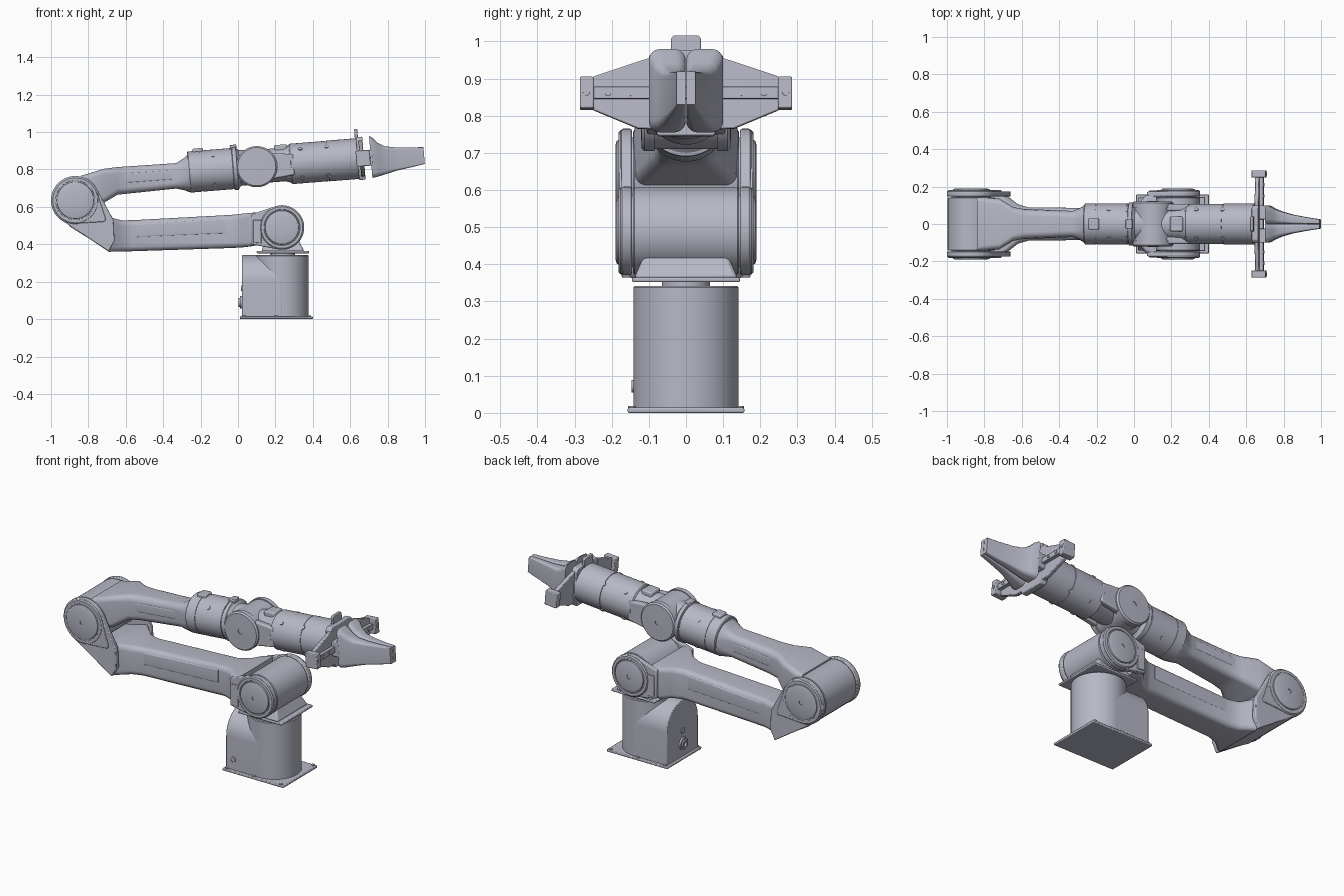
import bpy, bmesh, math
from mathutils import Matrix, Vector

cube = bpy.data.objects.get("Cube")
if cube:
    bpy.data.objects.remove(cube, do_unlink=True)

mat = bpy.data.materials.new("cool_grey")
mat.use_nodes = True
COLOUR = (0.47, 0.48, 0.56, 1)
mat.diffuse_color = COLOUR
mat.node_tree.nodes["Principled BSDF"].inputs["Base Color"].default_value = COLOUR

WORLD = Matrix.Identity(4)
# Forearm frame: local x runs along the raised forearm, origin at the wrist
ARM = Matrix.Translation((0.1, 0, 0.815)) @ Matrix.Rotation(-math.atan(0.08), 4, 'Y')


def finish(name, bm, frame=WORLD, bevel=0.0):
    bmesh.ops.recalc_face_normals(bm, faces=bm.faces[:])
    me = bpy.data.meshes.new(name)
    bm.to_mesh(me)
    bm.free()
    ob = bpy.data.objects.new(name, me)
    bpy.context.collection.objects.link(ob)
    me.materials.append(mat)
    ob.matrix_world = frame
    if bevel:
        mod = ob.modifiers.new("bevel", 'BEVEL')
        mod.width, mod.segments, mod.limit_method = bevel, 2, 'ANGLE'
    bpy.ops.object.select_all(action='DESELECT')
    ob.select_set(True)
    bpy.context.view_layer.objects.active = ob
    bpy.ops.object.shade_smooth_by_angle(angle=math.radians(32))
    return ob


def hull(name, pts, frame=WORLD, bevel=0.0):
    """Convex solid around the given points."""
    bm = bmesh.new()
    for p in pts:
        bm.verts.new(p)
    res = bmesh.ops.convex_hull(bm, input=bm.verts[:])
    extra = {g for g in res["geom_interior"] + res["geom_unused"]
             if isinstance(g, bmesh.types.BMVert)}
    bmesh.ops.delete(bm, geom=list(extra), context='VERTS')
    bmesh.ops.dissolve_limit(bm, angle_limit=0.01, verts=bm.verts[:], edges=bm.edges[:])
    return finish(name, bm, frame, bevel)


def slab(name, pts, a, b, axis, frame=WORLD, bevel=0.0):
    """Convex outline extruded between a and b along one axis."""
    out = []
    for h in (a, b):
        for u, v in pts:
            out.append({'x': (h, u, v), 'y': (u, h, v), 'z': (u, v, h)}[axis])
    return hull(name, out, frame, bevel)


def box(name, x, y, z, frame=WORLD, bevel=0.0):
    return slab(name, [(i, j) for i in x for j in y], z[0], z[1], 'z', frame, bevel)


def arc(cx, cy, r, a0=0, a1=360, n=48):
    return [(cx + r * math.cos(math.radians(a0 + (a1 - a0) * i / n)),
             cy + r * math.sin(math.radians(a0 + (a1 - a0) * i / n))) for i in range(n + 1)]


def lathe(name, profile, origin, axis, frame=WORLD, n=48):
    """Turned part: (radius, height) profile about an axis through origin."""
    rot = Vector((0, 0, 1)).rotation_difference(Vector(axis)).to_matrix().to_4x4()
    bm = bmesh.new()
    rings = [[bm.verts.new((x, y, h)) for x, y in arc(0, 0, r, 0, 360 - 360 / n, n - 1)]
             for r, h in profile]
    for a, b in zip(rings, rings[1:]):
        for i in range(n):
            bm.faces.new((a[i], a[(i + 1) % n], b[(i + 1) % n], b[i]))
    bm.faces.new(rings[0])
    bm.faces.new(rings[-1])
    bm.transform(Matrix.Translation(origin) @ rot)
    return finish(name, bm, frame)


def loft(name, stations, frame=WORLD):
    """Rounded-rectangle sections along x: (x, z low, z high, y low, y high, corner radius)."""
    bm = bmesh.new()
    rings = []
    for x, z0, z1, y0, y1, r in stations:
        r = min(r, (z1 - z0) / 2 - 0.0005, (y1 - y0) / 2 - 0.0005)
        pts = []
        for cy, cz, a in ((y1 - r, z1 - r, 0), (y0 + r, z1 - r, 90),
                          (y0 + r, z0 + r, 180), (y1 - r, z0 + r, 270)):
            pts += arc(cy, cz, r, a, a + 90, 6)
        rings.append([bm.verts.new((x, y, z)) for y, z in pts])
    k = len(rings[0])
    for a, b in zip(rings, rings[1:]):
        for i in range(k):
            bm.faces.new((a[i], a[(i + 1) % k], b[(i + 1) % k], b[i]))
    bm.faces.new(rings[0])
    bm.faces.new(rings[-1])
    return finish(name, bm, frame)


def beam(name, stations, grow=0.0):
    return loft(name, [(x, a, b, -w - grow, w + grow, r) for x, a, b, w, r in stations])


SIDES = ((1, "left"), (-1, "right"))

# Base: plate, bolts, round column and arched rear housing
box("base_plate", (0.01, 0.4), (-0.157, 0.157), (0, 0.014), bevel=0.004)
for x in (0.03, 0.205, 0.38):
    for s, side in SIDES:
        lathe(f"base_bolt_{side}", [(0.01, 0.01), (0.01, 0.018)], (x, s * 0.146, 0), (0, 0, 1), n=16)
lathe("base_column", [(0.142, 0.01), (0.142, 0.338), (0.138, 0.342)], (0.235, 0, 0), (0, 0, 1), n=64)
slab("base_rear_housing", [(-0.142, 0.01), (0.142, 0.01)] + arc(0, 0.2, 0.142, 0, 180, 32),
     0.022, 0.235, 'x', bevel=0.004)
lathe("rear_socket", [(0.034, 0), (0.034, 0.012), (0.024, 0.012), (0.024, 0.02), (0.014, 0.02), (0.014, 0.008)],
      (0.023, 0, 0.09), (-1, 0, 0), n=32)
lathe("rear_button", [(0.016, 0), (0.016, 0.006)], (0.023, 0, 0.165), (-1, 0, 0), n=24)
lathe("side_button", [(0.017, 0), (0.017, 0.006), (0.011, 0.006), (0.011, 0.003)],
      (0.068, -0.141, 0.072), (0, -1, 0), n=24)

# Shoulder: neck, bracket and barrel
lathe("neck", [(0.065, 0.335), (0.065, 0.36)], (0.24, 0, 0), (0, 0, 1))
box("shoulder_flange", (0.1, 0.38), (-0.145, 0.145), (0.352, 0.364), bevel=0.004)
hull("shoulder_bracket", [(x, y, 0.362) for x in (0.125, 0.355) for y in (-0.14, 0.14)]
     + [(x, y, 0.43) for x in (0.15, 0.32) for y in (-0.11, 0.11)], bevel=0.01)


def joint(label, x, z, r):
    lathe(f"{label}_barrel", [(r - 0.02, -0.15), (r - 0.02, -0.143), (r - 0.004, -0.143), (r, -0.138),
                              (r, 0.138), (r - 0.004, 0.143), (r - 0.02, 0.143), (r - 0.02, 0.15)],
          (x, 0, z), (0, 1, 0), n=64)
    for s, side in SIDES:
        lathe(f"{label}_cap_{side}", [(r, 0.17), (r, 0.176), (r - 0.006, 0.182), (r - 0.02, 0.182),
                                      (r - 0.022, 0.179), (r - 0.026, 0.179), (r - 0.028, 0.186),
                                      (r - 0.04, 0.19), (0.012, 0.19), (0.012, 0.186), (0.004, 0.186)],
              (x, 0, z), (0, s, 0), n=64)


joint("shoulder", 0.235, 0.49, 0.117)
joint("elbow", -0.87, 0.635, 0.126)

# Lower arm: beam flaring into a fork at each end
beam("lower_arm", [(-0.9, 0.495, 0.505, 0.168, 0.01), (-0.80, 0.433, 0.515, 0.168, 0.02),
                   (-0.69, 0.36, 0.545, 0.16, 0.025), (-0.62, 0.361, 0.528, 0.105, 0.03),
                   (-0.56, 0.363, 0.529, 0.088, 0.03), (-0.04, 0.38, 0.557, 0.08, 0.03),
                   (0.02, 0.383, 0.563, 0.105, 0.03), (0.065, 0.388, 0.568, 0.155, 0.025),
                   (0.12, 0.4, 0.572, 0.172, 0.02)])
beam("lower_arm_panel", [(-0.54, 0.437, 0.51, 0.0875, 0.008), (-0.07, 0.457, 0.537, 0.0805, 0.008)], 0.002)
for s, side in SIDES:
    slab(f"elbow_fork_{side}", arc(-0.87, 0.635, 0.13) + [(-0.69, 0.362), (-0.66, 0.42), (-0.665, 0.53), (-0.72, 0.59)],
         s * 0.146, s * 0.174, 'y', bevel=0.005)
    slab(f"elbow_cover_{side}", arc(-0.87, 0.635, 0.124) + arc(-0.722, 0.535, 0.015, n=12),
         s * 0.17, s * 0.181, 'y', bevel=0.004)
    slab(f"shoulder_fork_{side}", arc(0.235, 0.49, 0.119) + [(0.07, 0.4), (0.07, 0.56)],
         s * 0.146, s * 0.173, 'y', bevel=0.005)
    slab(f"shoulder_panel_{side}", [(0.08, 0.41), (0.125, 0.405), (0.112, 0.49), (0.125, 0.53), (0.08, 0.53)],
         s * 0.17, s * 0.178, 'y', bevel=0.003)

# Upper arm: root at the elbow barrel, narrow beam, flare into the forearm tube
beam("upper_arm", [(-0.84, 0.60, 0.766, 0.142, 0.02), (-0.80, 0.60, 0.778, 0.142, 0.03),
                   (-0.72, 0.62, 0.803, 0.135, 0.03), (-0.645, 0.665, 0.813, 0.09, 0.035),
                   (-0.58, 0.672, 0.817, 0.078, 0.035), (-0.33, 0.698, 0.834, 0.068, 0.035),
                   (-0.29, 0.69, 0.86, 0.085, 0.06), (-0.25, 0.676, 0.896, 0.109, 0.109)])
beam("upper_arm_panel", [(-0.625, 0.725, 0.778, 0.082, 0.008), (-0.585, 0.728, 0.781, 0.0785, 0.008),
                         (-0.355, 0.745, 0.798, 0.069, 0.008)], 0.002)

# Forearm tubes along the raised axis
X = (1, 0, 0)
lathe("forearm_tube", [(0.106, -0.365), (0.11, -0.36), (0.11, -0.302), (0.107, -0.302), (0.107, -0.298),
                       (0.11, -0.298), (0.11, -0.135), (0.107, -0.135), (0.107, -0.131), (0.11, -0.131),
                       (0.11, -0.105), (0.095, -0.09), (0.095, -0.03)], (0, 0, 0), X, ARM, 64)
box("top_button_block", (-0.335, -0.28), (-0.03, 0.03), (0.09, 0.123), ARM, 0.006)
lathe("tube_clamp", [(0.11, -0.128), (0.116, -0.125), (0.116, -0.105), (0.11, -0.102)], (0, 0, 0), X, ARM, 64)
box("clamp_lug", (-0.135, -0.1), (-0.025, 0.025), (0.1, 0.127), ARM, 0.004)

# Wrist: round joint with side discs and a waisted link to the tool tube
lathe("wrist_barrel", [(0.1, -0.1), (0.105, -0.095), (0.105, 0.095), (0.1, 0.1)], (0, 0, 0), (0, 1, 0), ARM, 64)
for s, side in SIDES:
    lathe(f"wrist_disc_{side}", [(0.11, 0.085), (0.11, 0.112), (0.102, 0.12), (0.014, 0.122), (0.014, 0.118), (0.005, 0.118)],
          (0, 0, 0), (0, s, 0), ARM, 64)
    slab(f"wrist_yoke_{side}", [(0, -0.08), (0, 0.08), (0.2, 0.05), (0.2, -0.06)], s * 0.07, s * 0.106, 'y', ARM, 0.008)
lathe("wrist_link", [(0.09, -0.06), (0.09, 0.15), (0.1, 0.175), (0.1, 0.21)], (0, 0, 0), X, ARM, 64)
box("wrist_lug", (0.1, 0.17), (-0.04, 0.04), (0.07, 0.107), ARM, 0.008)
lathe("tool_tube", [(0.102, 0.178), (0.108, 0.184), (0.108, 0.376), (0.105, 0.376), (0.105, 0.38),
                    (0.109, 0.38), (0.109, 0.545), (0.1, 0.55)], (0, 0, 0), X, ARM, 64)
for x in (-0.23, 0.24, 0.38):
    for a in (45, 135, 225, 315):
        c, d = math.cos(math.radians(a)), math.sin(math.radians(a))
        lathe("tube_screw", [(0.011, 0.1), (0.011, 0.113)], (x, 0, 0), (0, c, d), ARM, 16)

# Gripper: mounting flange, tapered wings, end blocks and guide rail
slab("gripper_flange", [(-0.1, -0.06), (-0.075, -0.115), (0.075, -0.115), (0.1, -0.06), (0.1, 0.1),
                        (0.085, 0.115), (-0.085, 0.115), (-0.1, 0.1)], 0.54, 0.575, 'x', ARM, 0.004)
slab("flange_tab", [(-0.04, 0.09), (-0.04, 0.15), (-0.033, 0.158), (0.033, 0.158), (0.04, 0.15), (0.04, 0.09)],
     0.535, 0.552, 'x', ARM, 0.003)
for s, side in SIDES:
    slab(f"gripper_wing_{side}", [(0, -0.1), (s * 0.13, -0.095), (s * 0.25, -0.045), (s * 0.25, 0.045),
                                  (s * 0.1, 0.095), (0, 0.1)], 0.553, 0.575, 'x', ARM, 0.004)
    box(f"rail_end_block_{side}", (0.533, 0.608), (s * 0.248, s * 0.286), (-0.043, 0.042), ARM, 0.004)
    box(f"finger_carriage_{side}", (0.57, 0.622), (s * 0.025, s * 0.1), (-0.042, 0.042), ARM, 0.004)
    for y in (0.15, 0.21, 0.268):
        lathe(f"rail_screw_{side}", [(0.009, 0.57), (0.009, 0.612 if y > 0.25 else 0.599)],
              (0, s * y, 0), X, ARM, 16)
    # Finger half: wide flared root curving down to a slim tip
    half = [(0.612, -0.109, 0.116, 0.1, 0.03), (0.63, -0.107, 0.103, 0.097, 0.03),
            (0.655, -0.102, 0.075, 0.082, 0.025), (0.69, -0.094, 0.054, 0.067, 0.02),
            (0.75, -0.08, 0.043, 0.05, 0.012), (0.83, -0.068, 0.037, 0.035, 0.008),
            (0.897, -0.057, 0.033, 0.025, 0.004)]
    loft(f"finger_{side}", [(x, a, b, min(s * 0.001, s * w), max(s * 0.001, s * w), min(r, w * 0.3))
                            for x, a, b, w, r in half], ARM)
box("guide_rail", (0.565, 0.595), (-0.26, 0.26), (-0.016, 0.016), ARM, 0.002)
